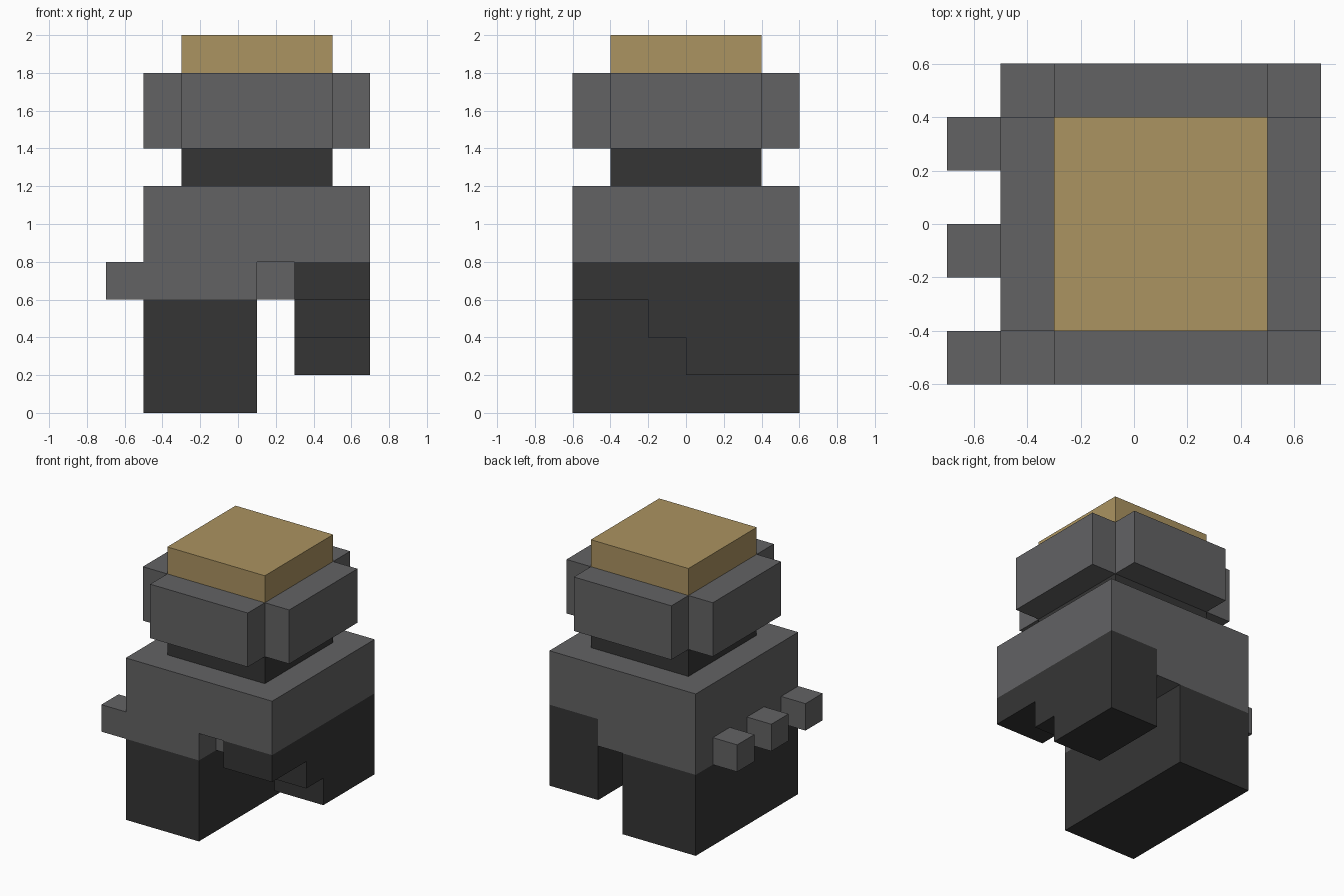
import bpy
import bmesh
from mathutils import Vector

if "Cube" in bpy.data.objects:
    bpy.data.objects.remove(bpy.data.objects["Cube"])


def make_material(name, rgb):
    mat = bpy.data.materials.new(name)
    mat.use_nodes = True
    colour = (*rgb, 1.0)
    mat.diffuse_color = colour
    mat.node_tree.nodes["Principled BSDF"].inputs["Base Color"].default_value = colour
    return mat


grey = make_material("mid grey", (0.123, 0.123, 0.127))
dark = make_material("dark grey", (0.036, 0.036, 0.036))
gold = make_material("dull gold", (0.407, 0.292, 0.119))


def extrude(name, outline, start, end, mat, axis="z"):
    """Extrude a flat outline: (x, y) along z, or (y, z) along x."""
    def place(a, b, h):
        return (a, b, h) if axis == "z" else (h, a, b)

    bm = bmesh.new()
    base = bm.faces.new([bm.verts.new(place(a, b, start)) for a, b in outline])
    top = bmesh.ops.extrude_face_region(bm, geom=[base])
    moved = [v for v in top["geom"] if isinstance(v, bmesh.types.BMVert)]
    bmesh.ops.translate(bm, verts=moved, vec=Vector(place(0, 0, end - start)))
    bmesh.ops.recalc_face_normals(bm, faces=bm.faces)
    mesh = bpy.data.meshes.new(name)
    bm.to_mesh(mesh)
    bm.free()
    mesh.materials.append(mat)
    obj = bpy.data.objects.new(name, mesh)
    bpy.context.collection.objects.link(obj)
    return obj


def rect(x0, x1, y0, y1):
    return [(x0, y0), (x1, y0), (x1, y1), (x0, y1)]


# Legs: one solid block, one raised leg with a stepped underside
extrude("right_leg", rect(-0.5, 0.1, -0.6, 0.6), 0.0, 0.6, dark)
steps = [(-0.6, 0.8), (-0.6, 0.6), (-0.2, 0.6), (-0.2, 0.4),
         (0.0, 0.4), (0.0, 0.2), (0.6, 0.2), (0.6, 0.8)]
extrude("left_leg", steps, 0.3, 0.7, dark, axis="x")

# Waist: notched at the front, with three square pegs along the side
waist = [(-0.7, -0.6), (0.1, -0.6), (0.1, -0.4), (0.3, -0.4), (0.3, 0.6), (-0.5, 0.6)]
for y in (0.2, -0.2, -0.6):
    waist += [(-0.5, y + 0.2), (-0.7, y + 0.2)]
    if y > -0.6:
        waist += [(-0.7, y), (-0.5, y)]
extrude("waist_with_pegs", waist, 0.6, 0.8, grey)

# Torso and neck
extrude("torso", rect(-0.5, 0.7, -0.6, 0.6), 0.8, 1.2, grey)
core = rect(-0.3, 0.5, -0.4, 0.4)
extrude("neck", core, 1.2, 1.4, dark)

# Head: square core with a slab on each side, corners left open
head = [(-0.3, -0.6), (0.5, -0.6), (0.5, -0.4), (0.7, -0.4), (0.7, 0.4), (0.5, 0.4),
        (0.5, 0.6), (-0.3, 0.6), (-0.3, 0.4), (-0.5, 0.4), (-0.5, -0.4), (-0.3, -0.4)]
extrude("head", head, 1.4, 1.8, grey)
extrude("cap", core, 1.8, 2.0, gold)
